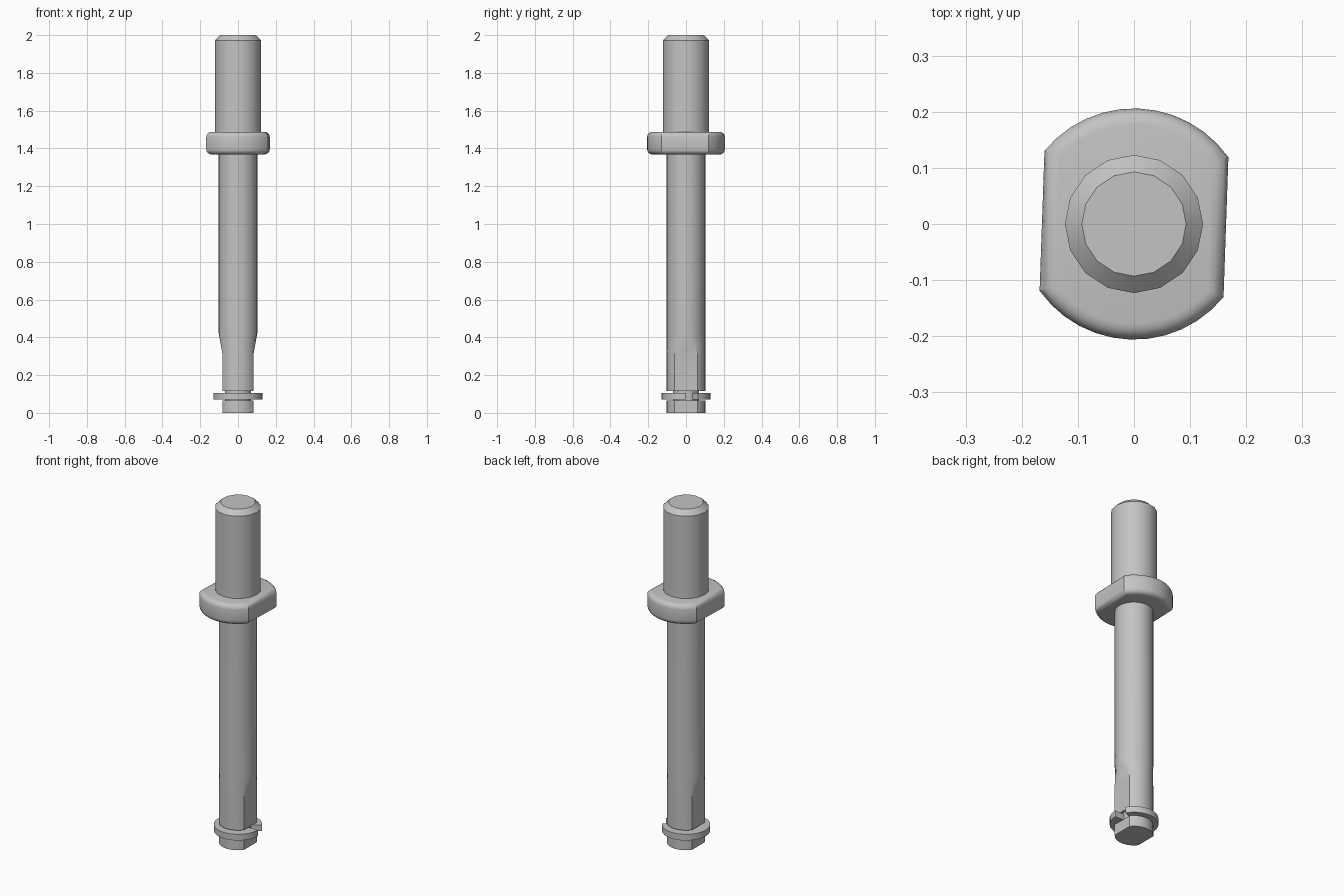
import bpy, bmesh
from math import acos, cos, sin, pi, radians

if "Cube" in bpy.data.objects:
    bpy.data.objects.remove(bpy.data.objects["Cube"])

steel = bpy.data.materials.new("grey steel")
steel.use_nodes = True
GREY = (0.55, 0.55, 0.55, 1)
steel.diffuse_color = GREY
steel.node_tree.nodes["Principled BSDF"].inputs["Base Color"].default_value = GREY


def section(radius, half_width, steps):
    """Round outline with a flat on each x side at half_width."""
    a = acos(min(1, half_width / radius))
    angles = [a + (pi - 2 * a) * i / steps for i in range(steps + 1)]
    half = [(radius * cos(t), radius * sin(t)) for t in angles]
    return half + [(-x, -y) for x, y in half]


def loft(name, rings, bevel=0):
    """Skin a list of (z, outline) rings and cap both ends."""
    bm = bmesh.new()
    loops = [[bm.verts.new((x, y, z)) for x, y in pts] for z, pts in rings]
    n = len(loops[0])
    for low, high in zip(loops, loops[1:]):
        for i in range(n):
            j = (i + 1) % n
            bm.faces.new((low[i], low[j], high[j], high[i]))
    bm.faces.new(loops[0][::-1])
    bm.faces.new(loops[-1])
    bmesh.ops.remove_doubles(bm, verts=bm.verts, dist=0.0001)
    bmesh.ops.recalc_face_normals(bm, faces=bm.faces)
    mesh = bpy.data.meshes.new(name)
    bm.to_mesh(mesh)
    bm.free()
    mesh.materials.append(steel)
    obj = bpy.data.objects.new(name, mesh)
    bpy.context.collection.objects.link(obj)
    bpy.ops.object.select_all(action='DESELECT')
    obj.select_set(True)
    bpy.context.view_layer.objects.active = obj
    if bevel:
        mod = obj.modifiers.new("rounded rims", 'BEVEL')
        mod.width, mod.segments = bevel, 4
        mod.limit_method, mod.angle_limit = 'ANGLE', radians(60)
        bpy.ops.object.modifier_apply(modifier=mod.name)
    bpy.ops.object.shade_smooth_by_angle(angle=radians(30))
    return obj


# Long shaft: flatted foot, clip groove, flats that run out into a round rod
R, FLAT, GROOVE = 0.102, 0.082, 0.07
shaft = [(0, R, FLAT), (0.065, R, FLAT), (0.065, GROOVE, GROOVE),
         (0.117, GROOVE, GROOVE), (0.117, R, FLAT), (0.31, R, FLAT),
         (0.36, R, 0.091), (0.42, R, R), (1.4, R, R)]
loft("lower_shaft", [(z, section(r, w, 14)) for z, r, w in shaft])

# Upper pin with chamfered tip
pin = [(1.45, 0.123), (1.972, 0.123), (2, 0.093)]
loft("upper_pin", [(z, section(r, r, 8)) for z, r in pin])

# Collar with two flats and rounded rims, turned slightly
outline = section(0.206, 0.164, 12)
collar = loft("collar", [(1.368, outline), (1.488, outline)], bevel=0.028)
collar.rotation_euler.z = radians(-2)

# Open retaining clip in the groove
sweep = [radians(30 + 330 * i / 32) for i in range(33)]
clip = [(0.129 * cos(t), 0.129 * sin(t)) for t in sweep]
clip += [(0.068 * cos(t), 0.068 * sin(t)) for t in reversed(sweep)]
loft("retaining_clip", [(0.07, clip), (0.106, clip)])
